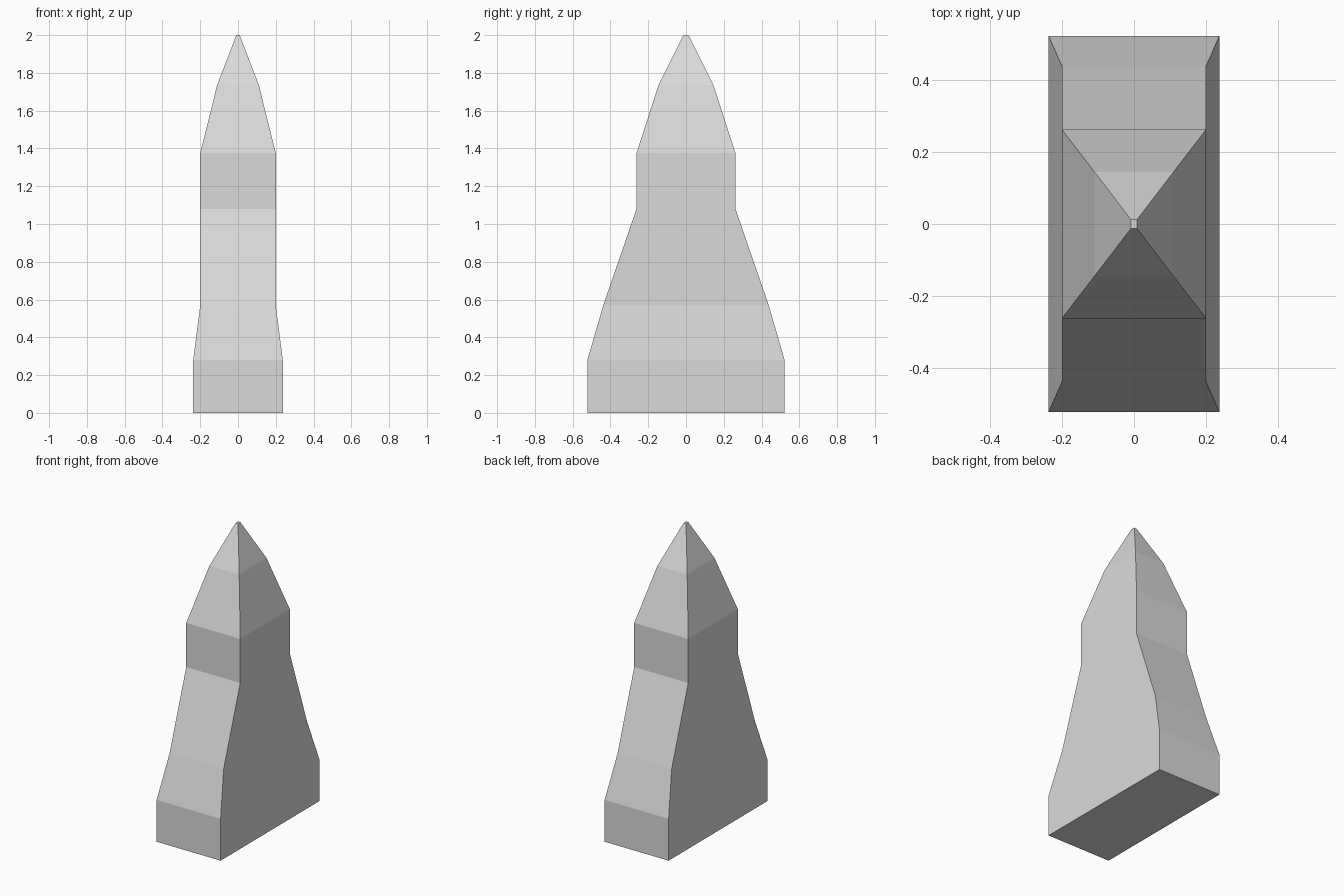
import bpy, bmesh

if "Cube" in bpy.data.objects:
    bpy.data.objects.remove(bpy.data.objects["Cube"])

# Rectangular cross-sections: height, half width, half depth
SECTIONS = [
    (0.00, 0.237, 0.522),
    (0.28, 0.237, 0.522),
    (0.57, 0.200, 0.438),
    (1.08, 0.200, 0.262),
    (1.375, 0.200, 0.262),
    (1.737, 0.110, 0.145),
    (2.00, 0.009, 0.013),
]
CORNERS = [(-1, -1), (1, -1), (1, 1), (-1, 1)]

# Stone colour
stone = bpy.data.materials.new("light_grey")
stone.diffuse_color = (0.7, 0.7, 0.7, 1)
stone.use_nodes = True
stone.node_tree.nodes["Principled BSDF"].inputs["Base Color"].default_value = stone.diffuse_color

# Tapered pillar lofted through the sections, capped at both ends
bm = bmesh.new()
rings = [[bm.verts.new((sx * w, sy * d, z)) for sx, sy in CORNERS]
         for z, w, d in SECTIONS]
for low, high in zip(rings, rings[1:]):
    for i in range(4):
        j = (i + 1) % 4
        bm.faces.new((low[i], low[j], high[j], high[i]))
bm.faces.new(rings[0][::-1])
bm.faces.new(rings[-1])
bmesh.ops.recalc_face_normals(bm, faces=bm.faces)

mesh = bpy.data.meshes.new("tapered_pillar")
bm.to_mesh(mesh)
bm.free()
mesh.materials.append(stone)
pillar = bpy.data.objects.new("tapered_pillar", mesh)
bpy.context.collection.objects.link(pillar)
